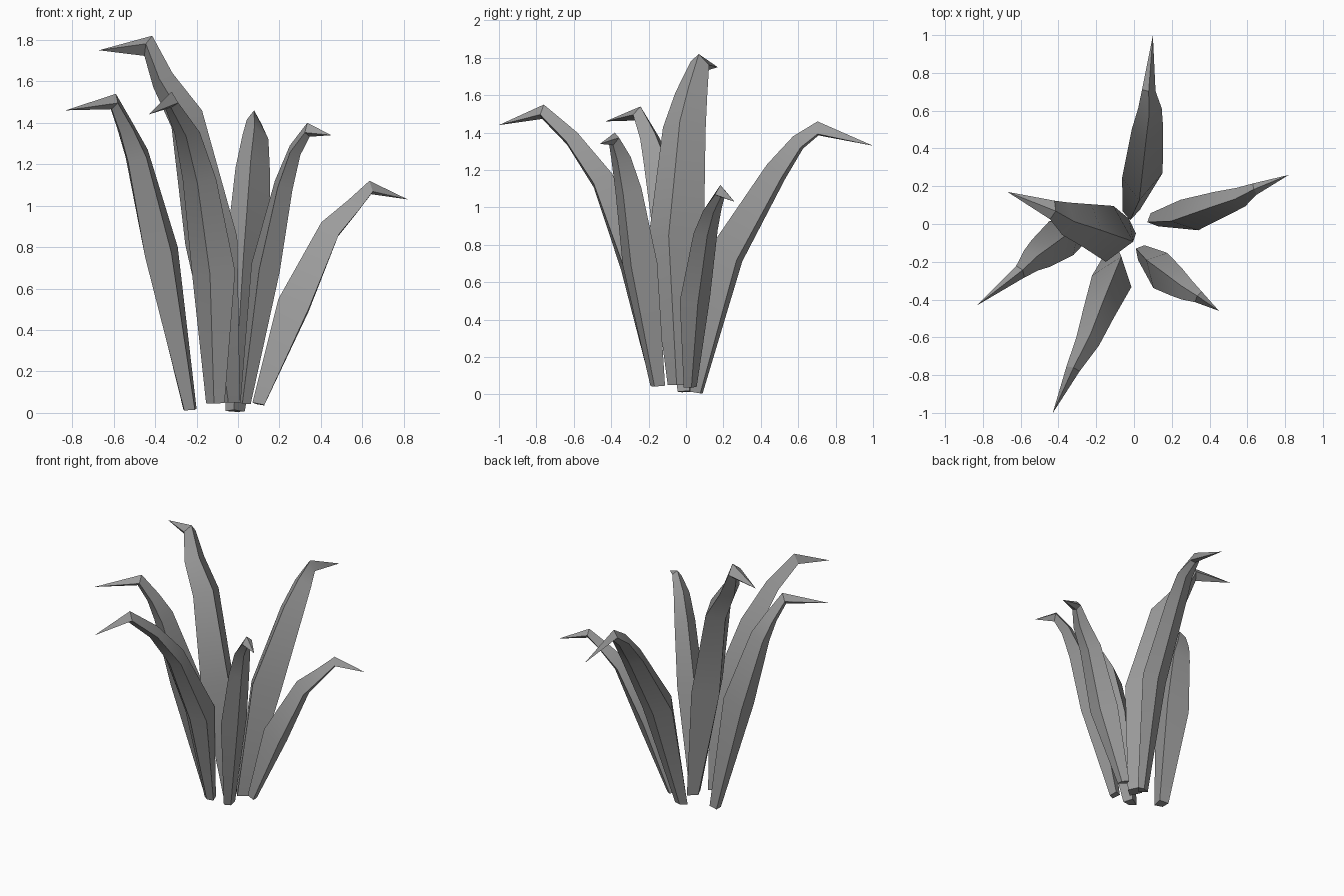
import bpy, bmesh, math
from mathutils import Vector

if "Cube" in bpy.data.objects:
    bpy.data.objects.remove(bpy.data.objects["Cube"])

mat = bpy.data.materials.new("leaf grey")
mat.diffuse_color = (0.33, 0.33, 0.33, 1)
mat.use_nodes = True
mat.node_tree.nodes["Principled BSDF"].inputs["Base Color"].default_value = mat.diffuse_color

# Cross-section along every leaf: base, belly, shoulder, neck, bend
DEPTH = (0.07, 0.19, 0.125, 0.085, 0.075)
HALF_WIDTH = (0.045, 0.105, 0.082, 0.062, 0.036)
BOW = (0.0, 1.0, 0.9, 0.9, 0.4)


def leaf(name, base, tip, ridge, size=1.0, bow=0.0, wings=(0.6, 0.6)):
    """Four-sided blade (inner ridge, two wings, outer keel) with a pointed tip.
    ridge holds (distance outwards, height) pairs; bow shifts the blade to the left;
    wings is how deep the left and right wing sit between ridge and keel."""
    base, tip = Vector((*base, 0)), Vector((*tip, 0))
    out = (tip - base).normalized()
    side = Vector((-out.y, out.x, 0))
    up = Vector((0, 0, 1))
    pts = [Vector(p) for p in ridge]
    outline = ((0, 0), (1, wings[0]), (0, 1), (-1, wings[1]))
    bm = bmesh.new()
    rings = []
    for i in range(5):
        t = (pts[i + 1] - pts[i]).normalized()
        if i:
            t = (t + (pts[i] - pts[i - 1]).normalized()).normalized()
        ring = []
        for s, d in outline:
            p = pts[i] + Vector((t.y, -t.x)) * DEPTH[i] * size * d
            lateral = bow * BOW[i] + s * HALF_WIDTH[i] * size
            ring.append(bm.verts.new(base + out * p.x + up * max(p.y, 0) + side * lateral))
        rings.append(ring)
    end = bm.verts.new(base + out * pts[5].x + up * pts[5].y)
    for a, b in zip(rings, rings[1:]):
        for k in range(4):
            n = (k + 1) % 4
            bm.faces.new((a[k], a[n], b[n], b[k]))
    for k in range(4):
        bm.faces.new((rings[-1][k], rings[-1][(k + 1) % 4], end))
    bm.faces.new(rings[0])
    bmesh.ops.recalc_face_normals(bm, faces=bm.faces)
    mesh = bpy.data.meshes.new(name)
    bm.to_mesh(mesh)
    bm.free()
    mesh.materials.append(mat)
    obj = bpy.data.objects.new(name, mesh)
    bpy.context.collection.objects.link(obj)
    # soften the long faces, keep the blade edges sharp
    bpy.ops.object.select_all(action='DESELECT')
    obj.select_set(True)
    bpy.context.view_layer.objects.active = obj
    bpy.ops.object.shade_smooth_by_angle(angle=math.radians(30))


# Six leaves fanned around the middle
leaf("back_leaf", (-0.02, 0.02), (0.10, 1.0),
     [(0, 0.015), (0.11, 0.78), (0.42, 1.23), (0.56, 1.38), (0.69, 1.46), (0.987, 1.33)],
     1.0, -0.035, (0.6, 0.9))
leaf("right_leaf", (0.07, 0.01), (0.82, 0.26),
     [(0, 0.05), (0.12, 0.55), (0.34, 0.92), (0.48, 1.03), (0.59, 1.12), (0.79, 1.03)],
     0.87, -0.035, (0.55, 0.8))
leaf("front_right_leaf", (0.01, -0.13), (0.45, -0.46),
     [(0, 0.05), (0.08, 0.72), (0.22, 1.12), (0.31, 1.29), (0.41, 1.40), (0.55, 1.34)],
     0.92, -0.015, (0.4, 0.7))
leaf("front_leaf", (-0.09, -0.12), (-0.43, -1.0),
     [(0, 0.05), (0.04, 0.72), (0.28, 1.18), (0.48, 1.40), (0.68, 1.55), (0.945, 1.44)],
     1.03, 0.04, (0.7, 0.8))
leaf("left_leaf", (-0.20, 0.02), (-0.83, -0.43),
     [(0, 0.02), (0.09, 0.80), (0.27, 1.27), (0.36, 1.40), (0.47, 1.54), (0.775, 1.46)],
     1.05, -0.03, (0.6, 0.6))
leaf("tall_leaf", (0.01, -0.05), (-0.67, 0.17),
     [(0, 0.05), (0.0, 0.85), (0.18, 1.46), (0.33, 1.64), (0.44, 1.82), (0.715, 1.75)],
     1.4, 0.045, (0.4, 0.6))
